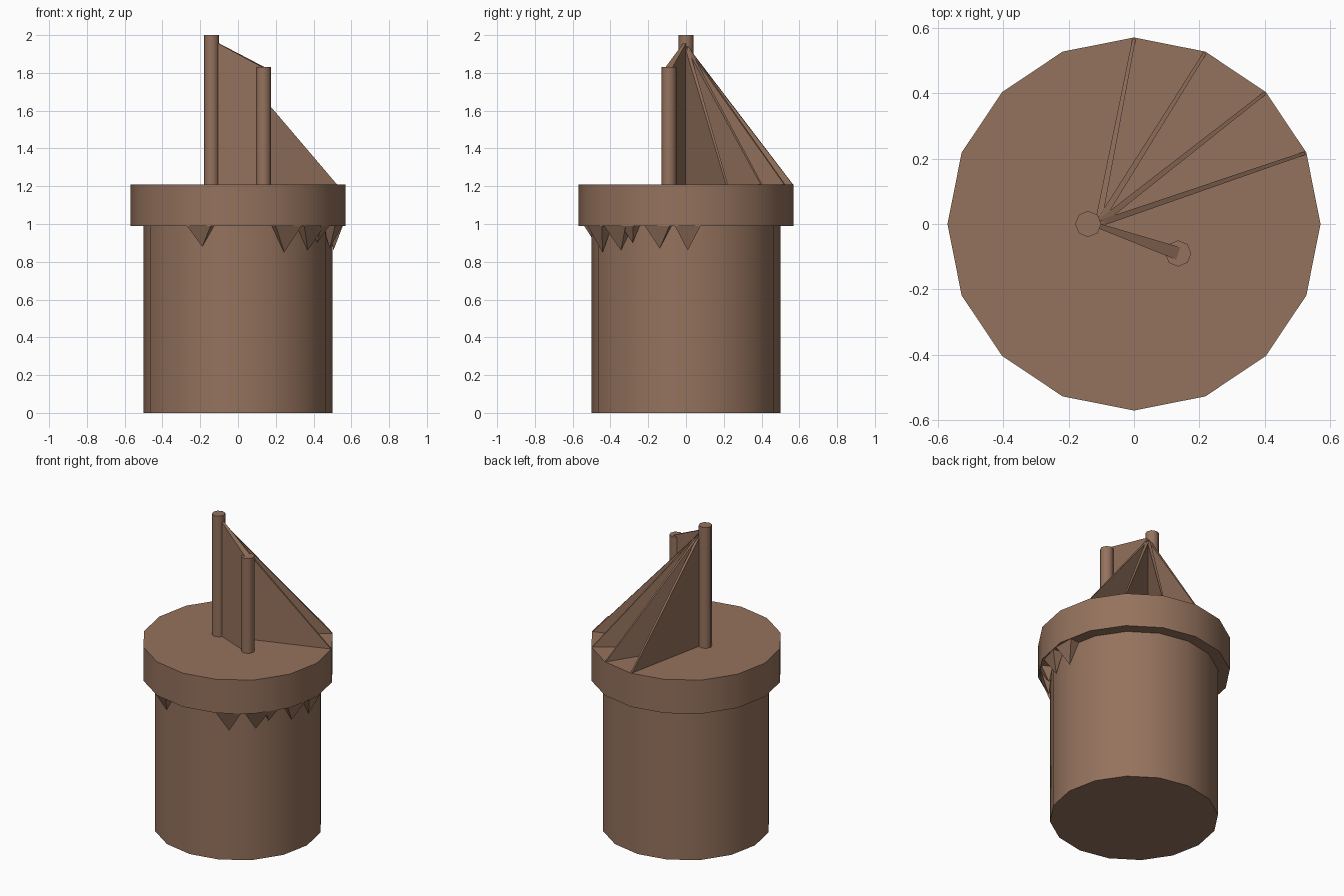
import bpy, bmesh, math
from mathutils import Vector

if "Cube" in bpy.data.objects:
    bpy.data.objects.remove(bpy.data.objects["Cube"])

brown = bpy.data.materials.new("brown")
brown.diffuse_color = (0.30, 0.17, 0.11, 1)
brown.use_nodes = True
brown.node_tree.nodes["Principled BSDF"].inputs["Base Color"].default_value = brown.diffuse_color


def finish(name, bm, angle):
    bmesh.ops.recalc_face_normals(bm, faces=bm.faces)
    me = bpy.data.meshes.new(name)
    bm.to_mesh(me)
    bm.free()
    me.materials.append(brown)
    ob = bpy.data.objects.new(name, me)
    bpy.context.collection.objects.link(ob)
    bpy.ops.object.select_all(action='DESELECT')
    ob.select_set(True)
    bpy.context.view_layer.objects.active = ob
    bpy.ops.object.shade_smooth_by_angle(angle=math.radians(angle))
    return ob


def polar(r, deg, z):
    a = math.radians(deg)
    return Vector((r * math.cos(a), r * math.sin(a), z))


def prism(name, x, y, r, z0, z1, sides):
    bm = bmesh.new()
    low = [bm.verts.new(polar(r, 360 * i / sides, z0) + Vector((x, y, 0))) for i in range(sides)]
    top = [bm.verts.new(v.co + Vector((0, 0, z1 - z0))) for v in low]
    bm.faces.new(low)
    bm.faces.new(top)
    for i in range(sides):
        j = (i + 1) % sides
        bm.faces.new((low[i], low[j], top[j], top[i]))
    return finish(name, bm, 50)


def hull(name, points):
    bm = bmesh.new()
    for p in points:
        bm.verts.new(p)
    bmesh.ops.convex_hull(bm, input=bm.verts)
    return finish(name, bm, 20)


def sheet(name, a, b, za, zb, wa, wb, z0):
    # thin upright sheet from a to b, top sloping from za to zb
    a, b = Vector(a), Vector(b)
    d = (b - a).normalized()
    side = Vector((-d.y, d.x))
    pts = []
    for p, zt, w in ((a, za, wa), (b, zb, wb)):
        for s in (-0.5, 0.5):
            q = p + side * w * s
            pts.append((q.x, q.y, z0))
            if zt > z0:
                pts.append((q.x, q.y, zt))
    return hull(name, pts)


# body and overhanging lid
prism("body", 0, 0, 0.50, 0.0, 0.99, 16)
prism("lid", 0, 0, 0.57, 0.99, 1.21, 16)

# two posts
prism("tall_post", -0.14, 0, 0.04, 1.21, 2.0, 8)
prism("short_post", 0.135, -0.09, 0.04, 1.21, 1.83, 8)

# web between the posts
sheet("post_web", (-0.11, -0.005), (0.135, -0.09), 1.96, 1.83, 0.015, 0.04, 1.21)

# fins from the tall post down to the rim
for i, deg in enumerate((22.5, 45, 67.5, 90)):
    rim = polar(0.565, deg, 0)
    sheet(f"rim_fin_{i + 1}", (-0.11, 0), (rim.x, rim.y), 1.95, 1.21, 0.02, 0.01, 1.21)

# pointed drips hanging below the lid: angle, half width, tip height
for i, (deg, half, tip) in enumerate(((-112, 7, 0.88), (-61, 8, 0.85), (-43, 8, 0.86),
                                      (-34, 4, 0.90), (-16, 7, 0.87), (1, 7, 0.86))):
    pts = [polar(0.558, deg - half, 0.99), polar(0.558, deg + half, 0.99),
           polar(0.49, deg - half, 0.99), polar(0.49, deg + half, 0.99),
           polar(0.505, deg, tip)]
    hull(f"drip_{i + 1}", pts)
